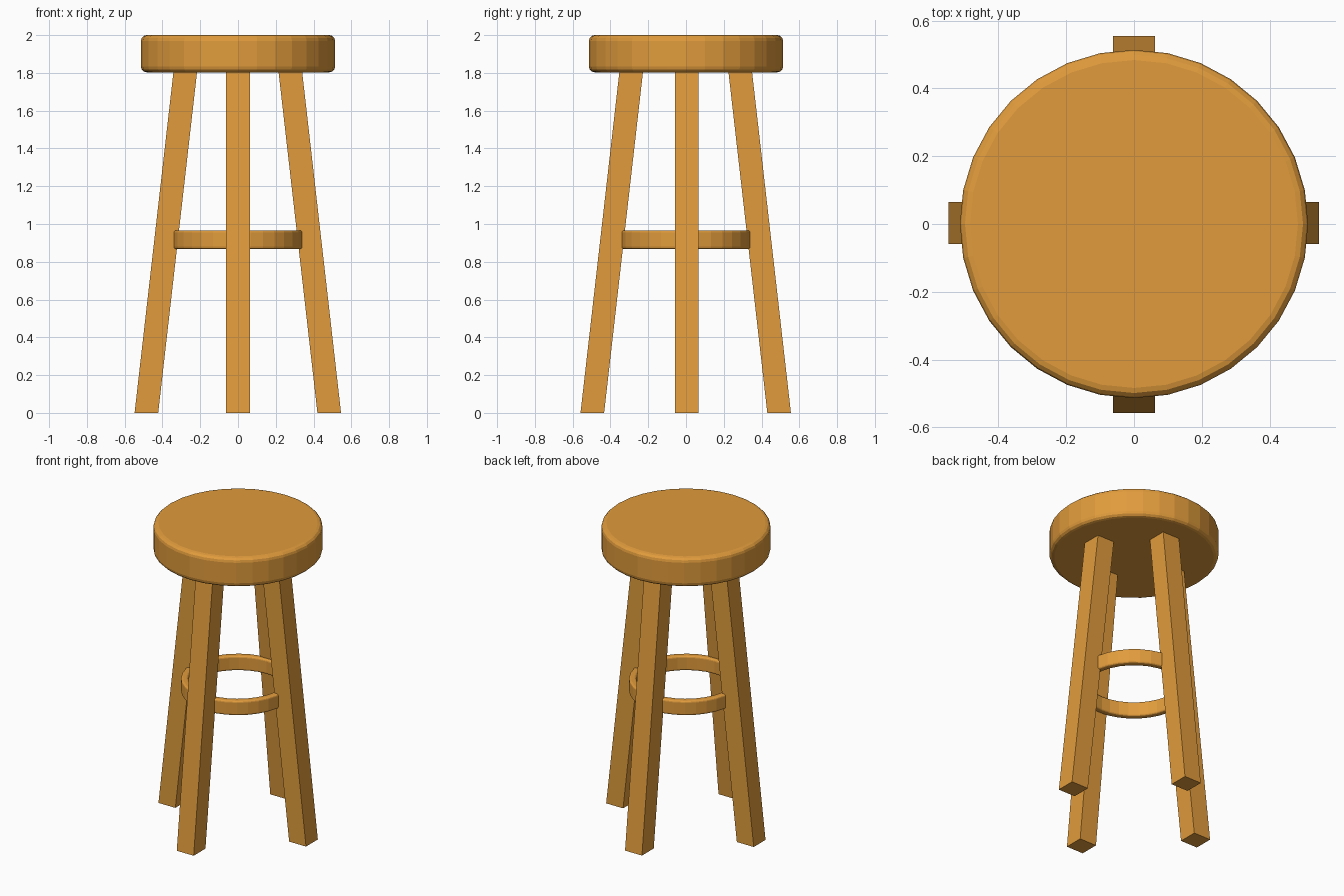
import bpy, bmesh, math
from mathutils import Matrix

if "Cube" in bpy.data.objects:
    bpy.data.objects.remove(bpy.data.objects["Cube"])

wood = bpy.data.materials.new("wood")
wood.diffuse_color = (0.75, 0.33, 0.045, 1)
wood.use_nodes = True
wood.node_tree.nodes["Principled BSDF"].inputs["Base Color"].default_value = wood.diffuse_color


def finish(bm, name, bevel=0):
    bmesh.ops.recalc_face_normals(bm, faces=bm.faces)
    mesh = bpy.data.meshes.new(name)
    bm.to_mesh(mesh)
    bm.free()
    mesh.materials.append(wood)
    obj = bpy.data.objects.new(name, mesh)
    bpy.context.collection.objects.link(obj)
    if bevel:
        mod = obj.modifiers.new("rounded_edges", 'BEVEL')
        mod.width = bevel
        mod.segments = 3
        mod.limit_method = 'ANGLE'
        mod.angle_limit = math.radians(40)
    return obj


# Seat: 32-sided disc with rounded rims
bm = bmesh.new()
bmesh.ops.create_cone(bm, cap_ends=True, segments=32, radius1=0.514, radius2=0.514,
                      depth=0.197, matrix=Matrix.Translation((0, 0, 1.9015)))
finish(bm, "seat", 0.03)

# Foot ring: rectangular section swept round in 32 steps
bm = bmesh.new()
section = [(0.302, 0.868), (0.346, 0.868), (0.346, 0.966), (0.302, 0.966)]
rings = []
for i in range(32):
    a = 2 * math.pi * i / 32
    rings.append([bm.verts.new((r * math.cos(a), r * math.sin(a), z)) for r, z in section])
for i in range(32):
    a, b = rings[i], rings[(i + 1) % 32]
    for j in range(4):
        k = (j + 1) % 4
        bm.faces.new((a[j], a[k], b[k], b[j]))
finish(bm, "foot_ring", 0.012)

# Legs: square posts leaning inwards, cut level at the floor
TOP = 1.85
LEGS = [("right_leg", 0, 0.483, 0.003), ("back_leg", 90, 0.493, 0),
        ("left_leg", 180, 0.485, -0.003), ("front_leg", 270, 0.496, 0)]
for name, angle, foot, shift in LEGS:
    bm = bmesh.new()
    bmesh.ops.create_cube(bm, size=1)
    for v in bm.verts:
        z = (v.co.z + 0.5) * TOP
        v.co = (v.co.x * 0.125 + foot - 0.114 * z, v.co.y * 0.125 + shift, z)
    bm.transform(Matrix.Rotation(math.radians(angle), 4, 'Z'))
    finish(bm, name)
